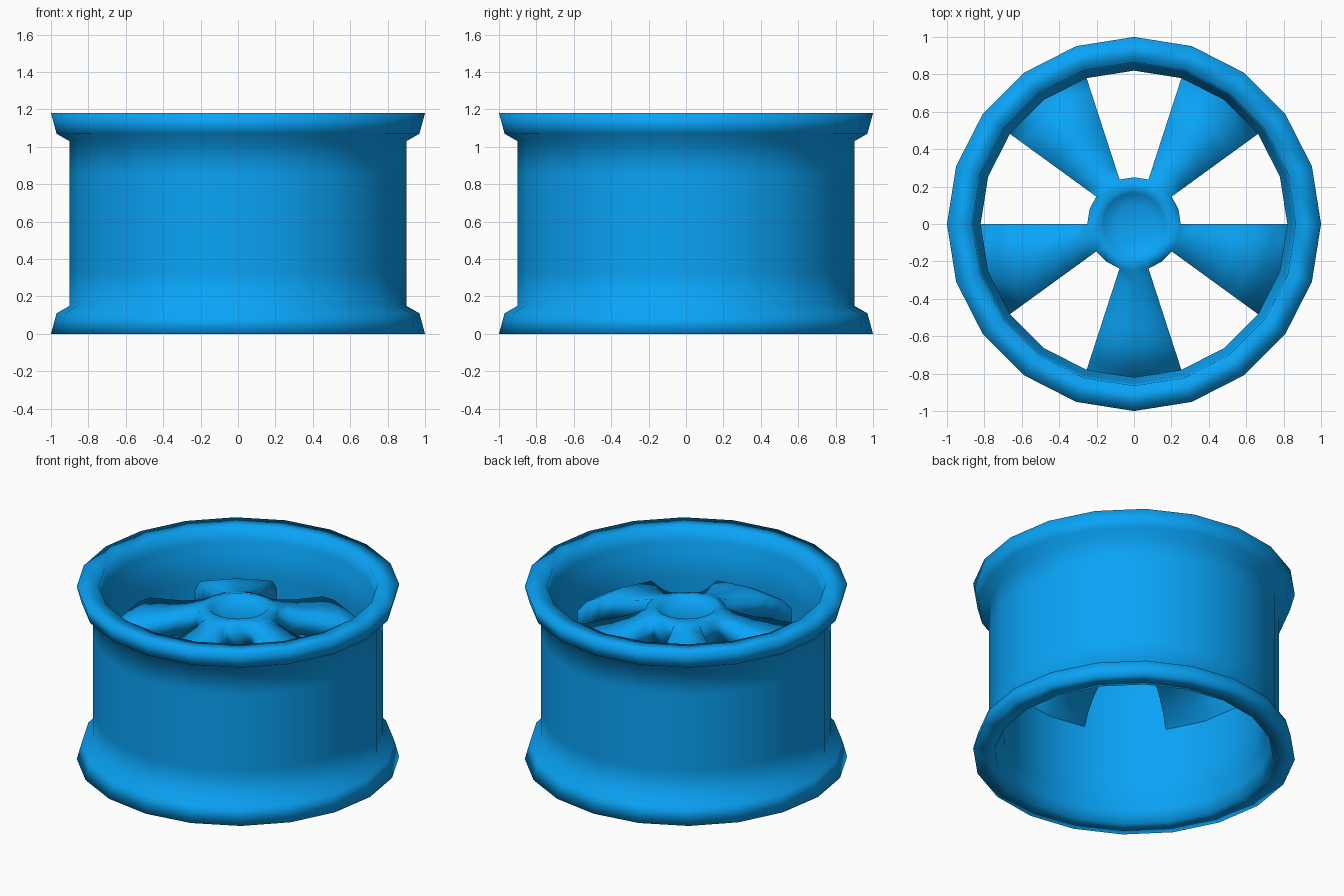
import bpy, bmesh, math

if "Cube" in bpy.data.objects:
    bpy.data.objects.remove(bpy.data.objects["Cube"])

SIDES = 20
STEP = 2 * math.pi / SIDES
H = 1.18
HUB_R, HUB_TOP_Z, HUB_LOW_Z = 0.25, 1.02, 0.85

blue = bpy.data.materials.new("blue_paint")
blue.diffuse_color = (0.003, 0.37, 0.93, 1)
blue.use_nodes = True
blue.node_tree.nodes["Principled BSDF"].inputs["Base Color"].default_value = blue.diffuse_color


def point(r, z, step):
    return (r * math.cos(step * STEP), r * math.sin(step * STEP), z)


def finish(bm, name):
    bmesh.ops.remove_doubles(bm, verts=bm.verts, dist=1e-5)
    bmesh.ops.recalc_face_normals(bm, faces=bm.faces)
    for f in bm.faces:
        f.smooth = True
    mesh = bpy.data.meshes.new(name)
    bm.to_mesh(mesh)
    bm.free()
    mesh.materials.append(blue)
    bpy.context.collection.objects.link(bpy.data.objects.new(name, mesh))


def lathe(bm, profile, closed=False):
    """Revolve (radius, z) points around the z axis."""
    rings = [[bm.verts.new(point(r, z, s)) for s in range(SIDES)]
             if r > 0 else [bm.verts.new((0, 0, z))] * SIDES for r, z in profile]
    pairs = list(zip(rings, rings[1:])) + ([(rings[-1], rings[0])] if closed else [])
    for a, b in pairs:
        for s in range(SIDES):
            t = (s + 1) % SIDES
            bm.faces.new(list(dict.fromkeys((a[s], a[t], b[t], b[s]))))


# Rim barrel: upper half profile, mirrored for the lower half
upper = [(0.90, 0.85), (0.90, 1.03), (0.97, 1.07), (1.0, H),
         (0.865, H), (0.855, 1.09), (0.82, 1.02), (0.82, 0.85)]
lower = [(r, H - z) for r, z in reversed(upper)]
bm = bmesh.new()
lathe(bm, upper + lower, closed=True)
finish(bm, "rim_barrel")

# Spoke stations: (radius, top z, bottom z), arching from the hub to the barrel
STATIONS = [(HUB_R, HUB_TOP_Z, HUB_LOW_Z), (0.32, 0.995, 0.845), (0.42, 0.965, 0.835),
            (0.55, 0.94, 0.81), (0.66, 0.92, 0.77), (0.75, 0.87, 0.71), (0.82, 0.79, 0.635)]

bm = bmesh.new()
# Hub: dished cap above, flat plate below
lathe(bm, [(0, 0.99), (0.10, 0.995), (0.165, 1.015), (0.19, 1.04), (HUB_R, HUB_TOP_Z)])
lathe(bm, [(0, HUB_LOW_Z), (HUB_R, HUB_LOW_Z)])

for i in range(5):
    first = 2 + 4 * i
    # Spoke, two rim segments wide
    loops = [[bm.verts.new(point(r, zt, first + k)) for k in range(3)] +
             [bm.verts.new(point(r, zb, first + k)) for k in (2, 1, 0)]
             for r, zt, zb in STATIONS]
    for a, b in zip(loops, loops[1:]):
        for k in range(6):
            n = (k + 1) % 6
            bm.faces.new((a[k], a[n], b[n], b[k]))
    # Hub wall in the opening beside the spoke
    for s in (first + 2, first + 3):
        bm.faces.new([bm.verts.new(point(HUB_R, z, t))
                      for z, t in ((HUB_TOP_Z, s), (HUB_TOP_Z, s + 1),
                                   (HUB_LOW_Z, s + 1), (HUB_LOW_Z, s))])
finish(bm, "hub_and_spokes")
